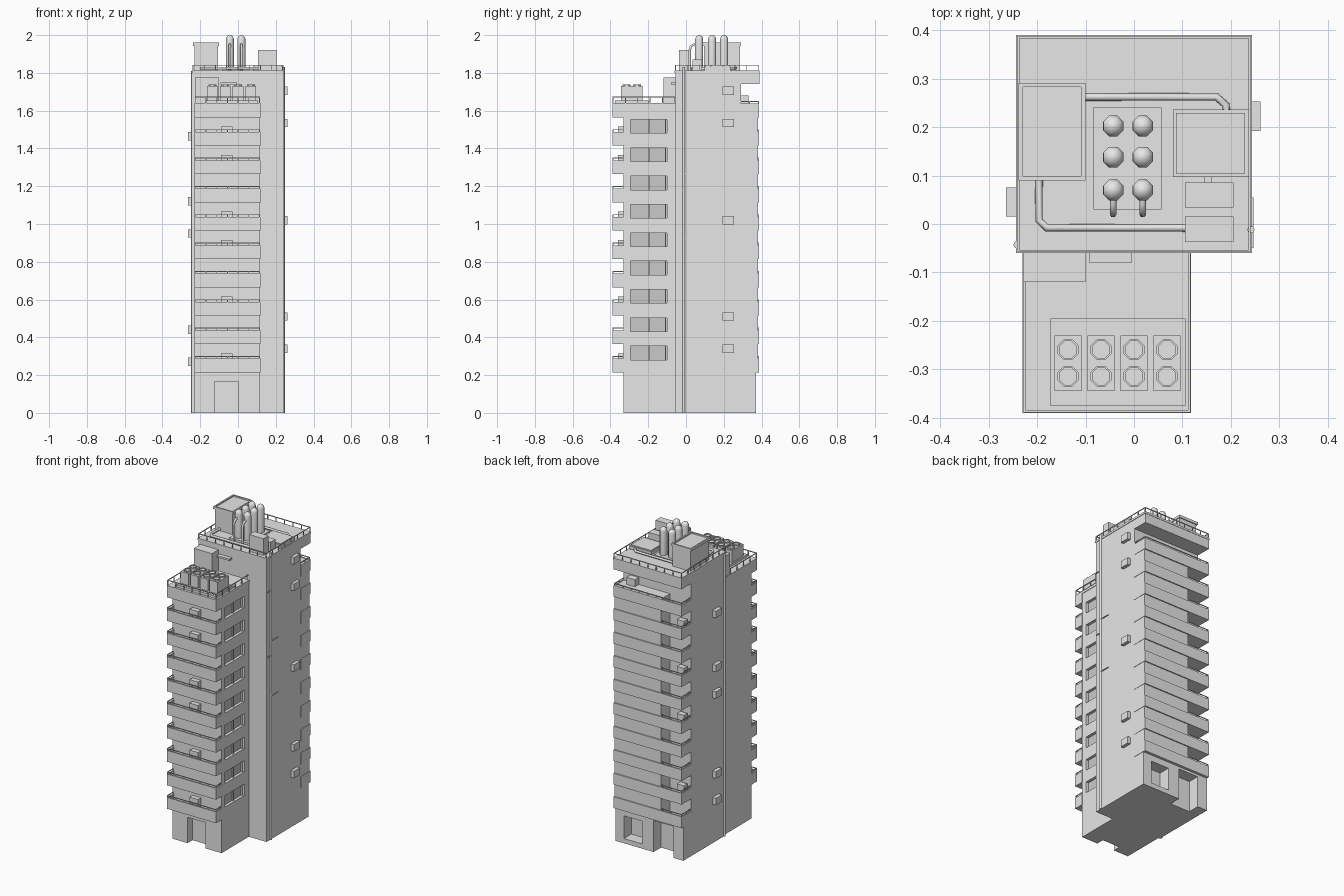
import bpy
import bmesh
import math
from mathutils import Matrix, Vector

if "Cube" in bpy.data.objects:
    bpy.data.objects.remove(bpy.data.objects["Cube"])


def material(name, value):
    m = bpy.data.materials.new(name)
    m.use_nodes = True
    m.diffuse_color = (value, value, value, 1)
    m.node_tree.nodes["Principled BSDF"].inputs["Base Color"].default_value = (value, value, value, 1)
    return m


CONCRETE = material("concrete grey", 0.8)
GLASS = material("window grey", 0.59)
PITCH, FIRST, BAND = 0.15, 0.215, 0.072
LEVELS = [FIRST + PITCH * i for i in range(10)]


def add_box(bm, x0, x1, y0, y1, z0, z1):
    size = Vector((x1 - x0, y1 - y0, z1 - z0))
    mid = Vector((x0 + x1, y0 + y1, z0 + z1)) / 2
    bmesh.ops.create_cube(bm, size=1, matrix=Matrix.Translation(mid) @ Matrix.Diagonal(size).to_4x4())


def finish(name, bm, mat=CONCRETE):
    mesh = bpy.data.meshes.new(name)
    bm.to_mesh(mesh)
    bm.free()
    mesh.materials.append(mat)
    ob = bpy.data.objects.new(name, mesh)
    bpy.context.collection.objects.link(ob)
    return ob


def boxes(name, items, mat=CONCRETE):
    bm = bmesh.new()
    for item in items:
        add_box(bm, *item)
    return finish(name, bm, mat)


def cut(target, name, items):
    cutter = boxes(name, items)
    cutter.hide_render = True
    cutter.hide_viewport = True
    mod = target.modifiers.new("openings", "BOOLEAN")
    mod.object = cutter
    mod.operation = "DIFFERENCE"
    mod.solver = "EXACT"


def add_railing(bm, points, z, height, spacing=0.06, t=0.0022):
    # thin posts with a bar along the top
    for (xa, ya), (xb, yb) in zip(points, points[1:]):
        add_box(bm, min(xa, xb) - t, max(xa, xb) + t, min(ya, yb) - t, max(ya, yb) + t,
                z + height - 2 * t, z + height)
        n = max(1, round(math.hypot(xb - xa, yb - ya) / spacing))
        for i in range(n + 1):
            x, y = xa + (xb - xa) * i / n, ya + (yb - ya) * i / n
            add_box(bm, x - t, x + t, y - t, y + t, z, z + height)


def add_balcony(bm, x0, x1, wall, edge, z, t=0.008):
    # floor slab with an upstand on three sides
    lo, hi = min(wall, edge), max(wall, edge)
    inner = edge + math.copysign(t, wall - edge)
    add_box(bm, x0, x1, lo, hi, z, z + 0.015)
    add_box(bm, x0, x1, min(edge, inner), max(edge, inner), z, z + BAND)
    for a in (x0, x1 - t):
        add_box(bm, a, a + t, lo, hi, z, z + BAND)


def lathe(bm, x, y, profile, sides=8):
    rings = []
    for r, z in profile:
        rings.append([bm.verts.new((x + r * math.cos(2 * math.pi * (i + 0.5) / sides),
                                    y + r * math.sin(2 * math.pi * (i + 0.5) / sides), z))
                      for i in range(sides)])
    for a, b in zip(rings, rings[1:]):
        for i in range(sides):
            j = (i + 1) % sides
            bm.faces.new((a[i], a[j], b[j], b[i])).smooth = True
    bm.faces.new(rings[-1])
    bm.faces.new(rings[0][::-1])


def pipe(name, points, radius):
    cu = bpy.data.curves.new(name, "CURVE")
    cu.dimensions = "3D"
    cu.bevel_depth = radius
    cu.bevel_resolution = 1
    cu.use_fill_caps = True
    sp = cu.splines.new("POLY")
    sp.points.add(len(points) - 1)
    for p, co in zip(sp.points, points):
        p.co = (*co, 1)
    cu.materials.append(CONCRETE)
    bpy.context.collection.objects.link(bpy.data.objects.new(name, cu))


# Main tower and its coping
boxes("tower", [(-0.24, 0.24, -0.055, 0.29, 0, 1.805)])
boxes("tower_coping", [(-0.243, 0.243, -0.06, 0.39, 1.8, 1.813)])

# Front wing with side windows and a recessed entrance
wing = boxes("front_wing", [(-0.23, 0.115, -0.33, -0.05, 0, 1.635)])
windows = [(0.095, 0.13, -0.295, -0.1, z + 0.066, z + 0.138) for z in LEVELS[:-1]]
cut(wing, "wing_cutter", windows + [(-0.125, 0, -0.35, -0.28, -0.02, 0.165)])
boxes("wing_glass", [(0.094, 0.097, y0, y1, z0, z1) for _, _, y0, y1, z0, z1 in windows], GLASS)
boxes("window_frames", [(0.094, 0.106, y, y + 0.006, z0, z1)
                        for _, _, _, _, z0, z1 in windows for y in (-0.2, -0.112)])

# Front balconies and their rails
bm = bmesh.new()
for z in LEVELS:
    add_balcony(bm, -0.23, 0.118, -0.328, -0.39, z)
finish("front_balconies", bm)
bm = bmesh.new()
for z in LEVELS[:-1]:
    add_railing(bm, [(-0.226, -0.33), (-0.226, -0.386), (0.114, -0.386), (0.114, -0.33)], z + BAND, 0.014)
add_railing(bm, [(-0.226, -0.06), (-0.226, -0.386), (0.114, -0.386), (0.114, -0.06)], 1.635, 0.04)
finish("front_rails", bm)
boxes("balcony_units", [(-0.09, -0.03, -0.36, -0.325, LEVELS[i] + 0.015, LEVELS[i] + 0.1)
                        for i in (0, 2, 4, 5, 7, 8)])
boxes("wing_roof_slab", [(-0.23, 0.118, -0.39, -0.055, 1.625, 1.64)])

# Rear block with an open balcony corner
boxes("rear_block", [(-0.09, 0.24, 0.28, 0.38, FIRST, 1.635)])
base = boxes("rear_base", [(-0.24, 0.24, 0.28, 0.37, 0, FIRST + 0.003)])
cut(base, "base_cutter", [(0.05, 0.18, 0.295, 0.4, 0.03, 0.175), (-0.17, -0.03, 0.295, 0.4, -0.02, 0.2)])
bm = bmesh.new()
for z in LEVELS:
    add_balcony(bm, -0.24, 0.242, 0.288, 0.387, z)
finish("rear_balconies", bm)
bm = bmesh.new()
for z in LEVELS[:-1]:
    add_railing(bm, [(-0.09, 0.383), (-0.236, 0.383), (-0.236, 0.29)], z + BAND, 0.014)
add_railing(bm, [(0.236, 0.29), (0.236, 0.383), (-0.236, 0.383), (-0.236, 0.29)], LEVELS[-1] + BAND, 0.014)
finish("rear_rails", bm)
boxes("rear_balcony_units", [(-0.22, -0.17, 0.3, 0.335, LEVELS[i] + 0.015, LEVELS[i] + 0.095)
                             for i in (1, 4, 6, 8)] + [(0.13, 0.19, 0.29, 0.33, 1.63, 1.68)])
boxes("top_rear_slab", [(-0.24, 0.24, 0.28, 0.388, 1.74, 1.805)])

# Roof railing
bm = bmesh.new()
add_railing(bm, [(-0.238, -0.056), (0.238, -0.056), (0.238, 0.385), (-0.238, 0.385), (-0.238, -0.056)],
            1.81, 0.033)
finish("roof_railing", bm)

# Wall cooling units on both sides, and drain pipes
boxes("left_wall_units", [(0.235, 0.261, 0.192, 0.253, z - 0.022, z + 0.022)
                          for z in (0.34, 0.51, 1.02, 1.535, 1.705)])
boxes("right_wall_units", [(-0.264, -0.235, 0.015, 0.075, z - 0.022, z + 0.022)
                           for z in (0.27, 0.44, 0.95, 1.12, 1.465)])
pipe("left_drain", [(0.241, -0.012, 0), (0.241, -0.012, 1.83)], 0.008)
pipe("right_drain", [(-0.241, -0.043, 0), (-0.241, -0.043, 1.81)], 0.008)
boxes("wall_brackets", [(0.238, 0.246, y0, y1, z, z + 0.004)
                        for y0, y1, z in ((-0.01, 0.055, 1.265), (-0.05, -0.01, 1.175),
                                          (-0.01, 0.055, 0.915), (-0.05, -0.01, 1.59))])

# Roof houses and cabinets
boxes("stair_house", [(-0.23, -0.105, 0.096, 0.285, 1.81, 1.945)])
lid = boxes("stair_house_lid", [(-0.238, -0.1, 0.09, 0.291, 1.943, 1.96)])
cut(lid, "lid_cutter", [(-0.229, -0.109, 0.099, 0.282, 1.952, 1.98)])
boxes("roof_hatch", [(0.08, 0.236, 0.097, 0.236, 1.81, 1.835), (0.087, 0.229, 0.104, 0.229, 1.83, 1.84)])
boxes("roof_cabinets", [(0.105, 0.205, -0.037, 0.015, 1.81, 1.92), (0.105, 0.205, 0.034, 0.086, 1.81, 1.87),
                        (0.145, 0.16, 0.08, 0.1, 1.815, 1.83)])
boxes("stack_plinth", [(-0.083, 0.057, 0.03, 0.24, 1.81, 1.825)])
boxes("wing_roof_house", [(-0.228, -0.1, -0.12, -0.05, 1.635, 1.775)])
boxes("wing_door_canopy", [(-0.092, -0.005, -0.08, -0.05, 1.738, 1.75)])

# Domed exhaust stacks with bent intakes
bm = bmesh.new()
for x in (-0.043, 0.018):
    for y in (0.07, 0.138, 0.202):
        dome = [(0.023 * math.cos(a), 1.977 + 0.023 * math.sin(a)) for a in (0, 0.4, 0.8, 1.2, 1.5)]
        lathe(bm, x, y, [(0.023, 1.82)] + dome)
finish("exhaust_stacks", bm)
for x in (-0.043, 0.018):
    pipe("stack_intake", [(x, 0.07, 1.95), (x, 0.04, 1.95), (x, 0.025, 1.94), (x, 0.02, 1.92),
                          (x, 0.02, 1.81)], 0.007)

# Roof pipework
Z = 1.825
pipe("rear_roof_pipe", [(-0.11, 0.262, Z), (0.17, 0.262, Z), (0.19, 0.245, Z), (0.19, 0.22, Z)], 0.008)
pipe("front_roof_pipe", [(-0.196, 0.1, Z), (-0.196, 0.008, Z), (-0.18, -0.008, Z), (0.11, -0.008, Z)], 0.008)

# Cooling units on the wing roof, two fans each
boxes("cooling_plinth", [(-0.172, 0.106, -0.375, -0.195, 1.635, 1.655)])
centres = [-0.136 + 0.068 * i for i in range(4)]
boxes("cooling_units", [(x - 0.028, x + 0.028, -0.344, -0.23, 1.65, 1.73) for x in centres])
bm = bmesh.new()
for x in centres:
    for y in (-0.259, -0.314):
        lathe(bm, x, y, [(0.023, 1.725), (0.023, 1.738), (0.019, 1.738), (0.019, 1.732)])
for f in bm.faces:
    f.smooth = False
finish("cooling_fans", bm)

# Keep sharp edges crisp on the rounded stacks
bpy.ops.object.select_all(action="DESELECT")
stacks = bpy.data.objects["exhaust_stacks"]
stacks.select_set(True)
bpy.context.view_layer.objects.active = stacks
bpy.ops.object.shade_smooth_by_angle(angle=math.radians(50))
